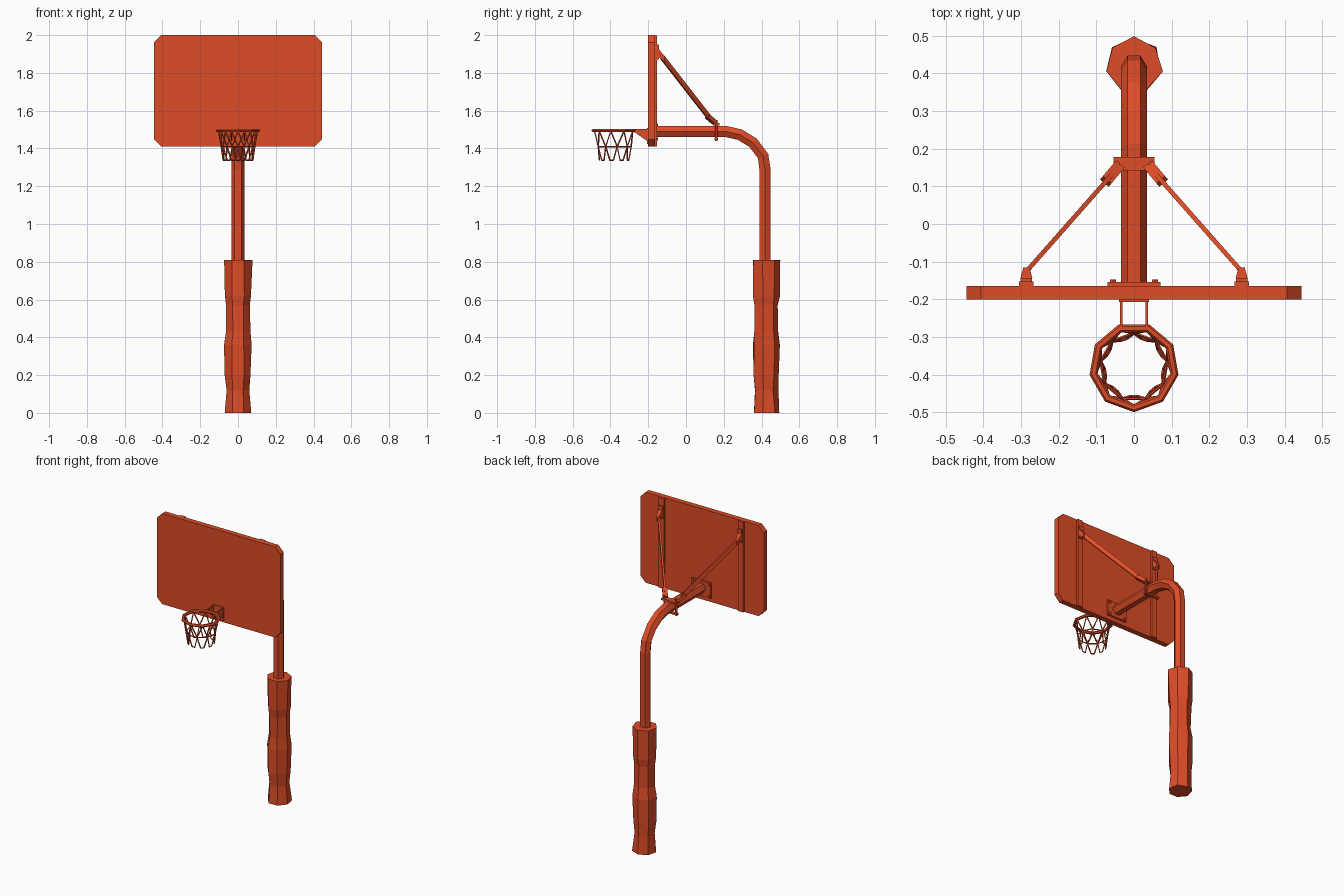
import bpy, bmesh, math, random
from mathutils import Vector

if "Cube" in bpy.data.objects:
    bpy.data.objects.remove(bpy.data.objects["Cube"])
random.seed(4)

paint = bpy.data.materials.new("orange_red_paint")
paint.use_nodes = True
COLOUR = (0.73, 0.072, 0.02, 1)
paint.diffuse_color = COLOUR
paint.node_tree.nodes["Principled BSDF"].inputs["Base Color"].default_value = COLOUR


def finish(name, bm):
    bmesh.ops.recalc_face_normals(bm, faces=bm.faces)
    mesh = bpy.data.meshes.new(name)
    bm.to_mesh(mesh)
    bm.free()
    mesh.materials.append(paint)
    obj = bpy.data.objects.new(name, mesh)
    bpy.context.collection.objects.link(obj)
    return obj


def loft(bm, rings, closed=False):
    """Skin a list of point rings, capping the ends unless closed."""
    loops = [[bm.verts.new(p) for p in ring] for ring in rings]
    n = len(loops[0])
    pairs = list(zip(loops, loops[1:]))
    if closed:
        pairs.append((loops[-1], loops[0]))
    else:
        bm.faces.new(loops[0])
        bm.faces.new(loops[-1])
    for a, b in pairs:
        for i in range(n):
            j = (i + 1) % n
            bm.faces.new((a[i], a[j], b[j], b[i]))


def sweep(bm, points, rx, ry, sides, ref, closed=False, phase=0.0):
    """Sweep an n-sided section along points; rx lies along tangent x ref."""
    pts = [Vector(p) for p in points]
    rings = []
    for i, p in enumerate(pts):
        if closed:
            t = pts[(i + 1) % len(pts)] - pts[i - 1]
        else:
            before = (p - pts[i - 1]).normalized() if i else Vector()
            after = (pts[i + 1] - p).normalized() if i + 1 < len(pts) else Vector()
            t = before + after
        t.normalize()
        side = t.cross(Vector(ref)).normalized()
        up = side.cross(t)
        angles = [phase + math.tau * k / sides for k in range(sides)]
        rings.append([p + side * rx * math.cos(a) + up * ry * math.sin(a) for a in angles])
    loft(bm, rings, closed)


def bar(name, a, b, width, height):
    """Rectangular bar between two points."""
    bm = bmesh.new()
    k = math.sqrt(0.5)
    sweep(bm, [a, b], width * k, height * k, 4, (0, 0, 1), phase=math.pi / 4)
    return finish(name, bm)


def box(name, centre, size):
    bm = bmesh.new()
    bmesh.ops.create_cube(bm, size=1)
    for v in bm.verts:
        v.co = Vector(c + s * u for c, s, u in zip(centre, size, v.co))
    return finish(name, bm)


def bolt(name, a, b, radius):
    bm = bmesh.new()
    sweep(bm, [a, b], radius, radius, 6, (1, 0, 0))
    return finish(name, bm)


# Bent hexagonal post and arm
bm = bmesh.new()
path = [(.418, 0), (.418, 1.29), (.408, 1.36), (.355, 1.43), (.285, 1.473), (.21, 1.49), (-.16, 1.49)]
sweep(bm, [(0, y, z) for y, z in path], .034, .035, 6, (1, 0, 0), phase=math.pi / 6)
finish("post", bm)

# Lumpy padding round the lower post
bm = bmesh.new()
levels = [(0, .075), (.12, .066), (.2, .072), (.36, .075), (.43, .067), (.57, .066), (.62, .076), (.81, .077)]
rings = []
for z, r in levels:
    ring = []
    for k in range(7):
        a = math.pi / 2 + math.tau * k / 7
        q = r + random.uniform(-.006, .002)
        ring.append((q * math.cos(a), .423 + q * math.sin(a), z))
    rings.append(ring)
loft(bm, rings)
finish("post_padding", bm)

# Backboard with clipped corners
bm = bmesh.new()
w, h, c = .445, .295, .038
outline = [(w, h - c), (w - c, h), (c - w, h), (-w, h - c),
           (-w, c - h), (c - w, -h), (w - c, -h), (w, c - h)]
loft(bm, [[(x, y, 1.705 + z) for x, z in outline] for y in (-.2, -.165)])
finish("backboard", bm)

# Plate joining the arm to the board
box("arm_plate", (0, -.16, 1.487), (.14, .012, .1))
for x in (-.056, .056):
    for z in (1.45, 1.524):
        bolt("arm_plate_bolt", (x, -.156, z), (x, -.148, z), .009)

# Rails, struts and their fittings on both sides
for s, side in ((-1, "right"), (1, "left")):
    box(side + "_rail", (s * .286, -.159, 1.705), (.038, .012, .588))
    box(side + "_strut_plate", (s * .286, -.149, 1.91), (.03, .012, .08))
    bm = bmesh.new()
    loft(bm, [[(s * .286 + u * e, y, z + v * f) for u, v in ((-1, -1), (1, -1), (1, 1), (-1, 1))]
              for y, z, e, f in ((-.144, 1.905, .016, .022), (-.115, 1.875, .008, .014))])
    finish(side + "_upper_clevis", bm)
    bar(side + "_strut", (s * .285, -.125, 1.882), (s * .06, .13, 1.555), .012, .026)
    bar(side + "_lower_clevis", (s * .075, .113, 1.57), (s * .04, .155, 1.535), .03, .022)
    bolt(side + "_clamp_bolt", (s * .043, .16, 1.44), (s * .043, .16, 1.55), .007)

# Clamp round the arm
box("clamp_top", (0, .16, 1.528), (.11, .036, .012))
box("clamp_bottom", (0, .16, 1.451), (.105, .02, .01))

# Rim mount: plate and two gussets
box("rim_plate", (0, -.203, 1.465), (.08, .008, .085))
for s, side in ((-1, "right"), (1, "left")):
    bm = bmesh.new()
    profile = [(-.2, 1.503), (-.275, 1.503), (-.275, 1.488), (-.2, 1.435)]
    loft(bm, [[(s * .034 + d, y, z) for y, z in profile] for d in (-.003, .003)])
    finish(side + "_rim_gusset", bm)

# Nine-sided rim
N = 9


def around(step, r, z):
    a = -math.pi / 2 + math.tau * step / N
    return (r * math.cos(a), -.38 + r * math.sin(a), z)


bm = bmesh.new()
sweep(bm, [around(i, .109, 1.495) for i in range(N)], .011, .009, 6, (0, 0, 1), closed=True)
finish("rim", bm)

# Net: crossing strands, middle cord and hanging loops
bm = bmesh.new()
CORD = .004


def strand(*points):
    sweep(bm, points, CORD, CORD, 4, (0, 0, 1))


for i in range(N):
    for d in (-.5, .5):
        strand(around(i, .104, 1.492), around(i + d, .09, 1.41))
        strand(around(i + d, .09, 1.41), around(i + d * .35, .079, 1.338))
    strand(around(i - .2, .079, 1.338), around(i + .2, .079, 1.338))
sweep(bm, [around(i + .5, .09, 1.41) for i in range(N)], CORD, CORD, 4, (0, 0, 1), closed=True)
finish("net", bm)
